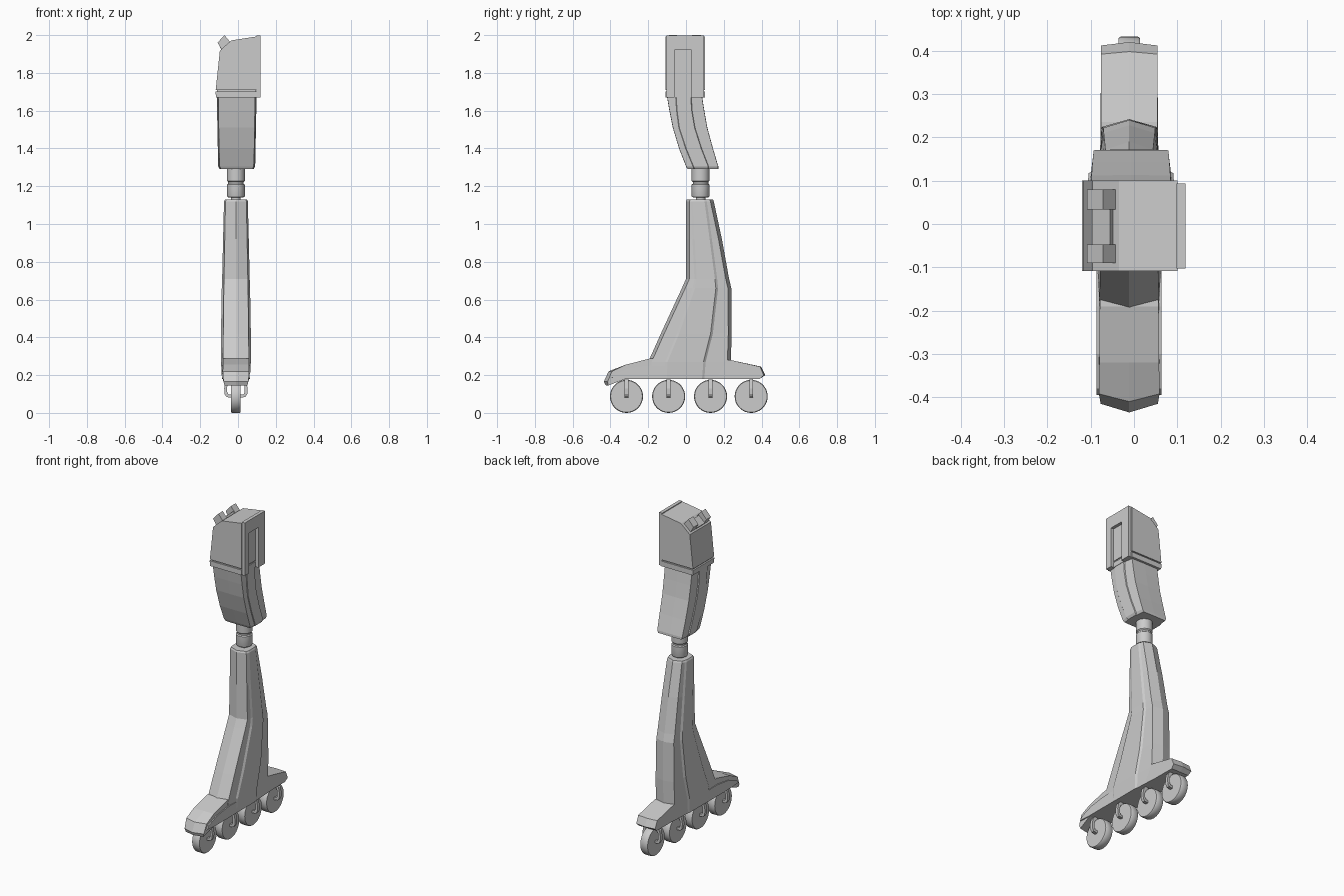
import bpy, bmesh, math
from mathutils import Vector

CX = -0.011  # centre line of the leg


def finish(name, bm, smooth=False):
    bmesh.ops.remove_doubles(bm, verts=bm.verts, dist=0.0001)
    bmesh.ops.recalc_face_normals(bm, faces=bm.faces)
    me = bpy.data.meshes.new(name)
    bm.to_mesh(me)
    bm.free()
    ob = bpy.data.objects.new(name, me)
    bpy.context.collection.objects.link(ob)
    if smooth:
        bpy.context.view_layer.objects.active = ob
        ob.select_set(True)
        bpy.ops.object.shade_smooth_by_angle(angle=math.radians(35))
        ob.select_set(False)
    return ob


def prism(name, pts, lo, hi, axis='Y', bevel=0):
    """Extrude an outline along Y (points are x,z) or X (points are y,z)."""
    bm = bmesh.new()
    place = (lambda a, b, t: (a, t, b)) if axis == 'Y' else (lambda a, b, t: (t, a, b))
    f = bm.faces.new([bm.verts.new(place(a, b, lo)) for a, b in pts])
    r = bmesh.ops.extrude_face_region(bm, geom=[f])
    move = Vector((0, hi - lo, 0)) if axis == 'Y' else Vector((hi - lo, 0, 0))
    bmesh.ops.translate(bm, vec=move,
                        verts=[v for v in r['geom'] if isinstance(v, bmesh.types.BMVert)])
    if bevel:
        bmesh.ops.bevel(bm, geom=bm.edges[:], offset=bevel, segments=1, affect='EDGES')
    return finish(name, bm)


def skin(name, rings, smooth=False):
    """Join closed rings of points with quads and cap both ends."""
    bm = bmesh.new()
    vs = [[bm.verts.new(p) for p in r] for r in rings]
    n = len(vs[0])
    for a, b in zip(vs, vs[1:]):
        for i in range(n):
            bm.faces.new((a[i], a[(i + 1) % n], b[(i + 1) % n], b[i]))
    bm.faces.new(vs[0])
    bm.faces.new(vs[-1])
    return finish(name, bm, smooth)


def panel_ring(cx, z, yf, y1, y2, yb, w, wm, ridge, step):
    """Limb cross-section: ridged front and back, raised panel on each side."""
    half = [(w, yf + ridge), (w + 0.004, y1), (wm, y1 + step),
            (wm, y2), (w + 0.002, y2 + step), (w - 0.004, yb - ridge)]
    pts = [(0, yf)] + half + [(0, yb)] + [(-x, y) for x, y in reversed(half)]
    return [(cx + x, y, z) for x, y in pts]


def lathe(name, center, profile, axis='Z', n=32):
    rings = []
    for r, t in profile:
        ring = []
        for i in range(n):
            a = 2 * math.pi * i / n
            c, s = r * math.cos(a), r * math.sin(a)
            off = (c, s, t) if axis == 'Z' else (t, c, s)
            ring.append(tuple(p + q for p, q in zip(center, off)))
        rings.append(ring)
    return skin(name, rings, True)


# wheels with a hooked bracket on both sides
for i, y in enumerate((-0.315, -0.092, 0.13, 0.345)):
    lathe(f"wheel_{i+1}", (CX, y, 0.0875),
          [(0.084, -0.025), (0.0875, -0.02), (0.0875, 0.02), (0.084, 0.025)], 'X', 36)
    hook = [(0.035, 0.19), (0.055, 0.165), (0.062, 0.13), (0.06, 0.1), (0.05, 0.084),
            (0.02, 0.08), (0.02, 0.096), (0.04, 0.098), (0.046, 0.11), (0.046, 0.14),
            (0.04, 0.155), (0.025, 0.17), (0.02, 0.19)]
    for side, s in (("left", -1), ("right", 1)):
        prism(f"wheel_bracket_{side}_{i+1}", [(CX + s * x, z) for x, z in hook],
              y - 0.01, y + 0.01)

# foot: outline (y, z, half width, ridge shift) swept across the width
foot = [(-0.412, 0.145, 0.060, -0.012), (-0.415, 0.165, 0.066, -0.02),
        (-0.392, 0.22, 0.070, -0.018), (-0.32, 0.255, 0.069, 0), (-0.19, 0.288, 0.068, 0),
        (0.235, 0.28, 0.065, 0), (0.392, 0.245, 0.065, 0.006),
        (0.412, 0.20, 0.065, 0.008), (0.39, 0.18, 0.060, 0), (-0.32, 0.18, 0.070, 0)]
skin("foot", [[(CX + s * (w + e), y + d * (s == 0), z) for y, z, w, d in foot]
              for s, e in ((-1, 0), (0, 0), (1, 0))])
# lower side rails widening the toe
prism("foot_sole", [(-0.395, 0.185), (-0.38, 0.205), (-0.30, 0.235), (-0.19, 0.25),
                    (-0.10, 0.25), (-0.10, 0.18), (-0.32, 0.18)], CX - 0.075, CX + 0.075, 'X')

# lower leg: z, front, panel start, panel end, back, width, panel width
leg = [(0.18, -0.20, -0.113, 0.085, 0.237, 0.068, 0.074),
       (0.27, -0.20, -0.110, 0.092, 0.237, 0.069, 0.079),
       (0.42, -0.133, -0.048, 0.13, 0.242, 0.067, 0.079),
       (0.66, -0.022, 0.036, 0.158, 0.24, 0.064, 0.075),
       (0.71, 0.0, 0.045, 0.153, 0.228, 0.063, 0.073),
       (0.92, 0.0, 0.034, 0.125, 0.19, 0.059, 0.068),
       (1.12, 0.0, 0.026, 0.098, 0.147, 0.055, 0.063),
       (1.13, 0.004, 0.028, 0.096, 0.143, 0.051, 0.058)]
skin("lower_leg", [panel_ring(CX, *r, 0.018, 0.012) for r in leg])

# turned knee post
lathe("knee_post", (CX, 0.077, 0),
      [(0.025, 1.12), (0.025, 1.14), (0.045, 1.142), (0.047, 1.147), (0.047, 1.208),
       (0.041, 1.213), (0.041, 1.222), (0.047, 1.228), (0.047, 1.30)])

# upper leg, curving back towards the knee
thigh = [(1.29, 0.008, 0.043, 0.115, 0.172, 0.083, 0.090),
         (1.305, 0.0, 0.037, 0.117, 0.171, 0.090, 0.098),
         (1.40, -0.037, -0.002, 0.08, 0.143, 0.093, 0.100),
         (1.51, -0.07, -0.038, 0.045, 0.113, 0.095, 0.102),
         (1.60, -0.088, -0.05, 0.03, 0.097, 0.096, 0.104),
         (1.69, -0.103, -0.056, 0.024, 0.083, 0.097, 0.105)]
skin("upper_leg", [panel_ring(-0.007, *r, 0.001, 0.003) for r in thigh])

# hip housing: bottom band, recessed seam, main block
prism("hip_band", [(-0.116, 1.67), (0.10, 1.67), (0.10, 1.702), (-0.12, 1.702)], -0.108, 0.1)
prism("hip_seam", [(-0.11, 1.69), (0.095, 1.69), (0.095, 1.72), (-0.11, 1.72)], -0.1, 0.092)
prism("hip_block", [(-0.118, 1.71), (0.10, 1.71), (0.10, 1.993), (-0.035, 1.972),
                    (-0.055, 1.955), (-0.096, 1.918)], -0.108, 0.1)

# outer hip plate with a slot open at the bottom
prism("hip_plate", [(-0.103, 1.67), (-0.06, 1.67), (-0.06, 1.92), (0.03, 1.92),
                    (0.03, 1.67), (0.094, 1.67), (0.094, 1.998), (-0.103, 1.998)],
      0.098, 0.119, 'X')

# hinge lugs on the sloped shoulder
for i, (lo, hi) in enumerate(((-0.09, -0.047), (0.033, 0.08))):
    prism(f"hinge_lug_{i+1}", [(-0.085, 1.92), (-0.04, 1.962), (-0.072, 2.0),
                               (-0.108, 1.96)], lo, hi)
prism("hinge_bar", [(-0.085, 1.92), (-0.045, 1.955), (-0.055, 1.972), (-0.097, 1.935)],
      -0.047, 0.033)
